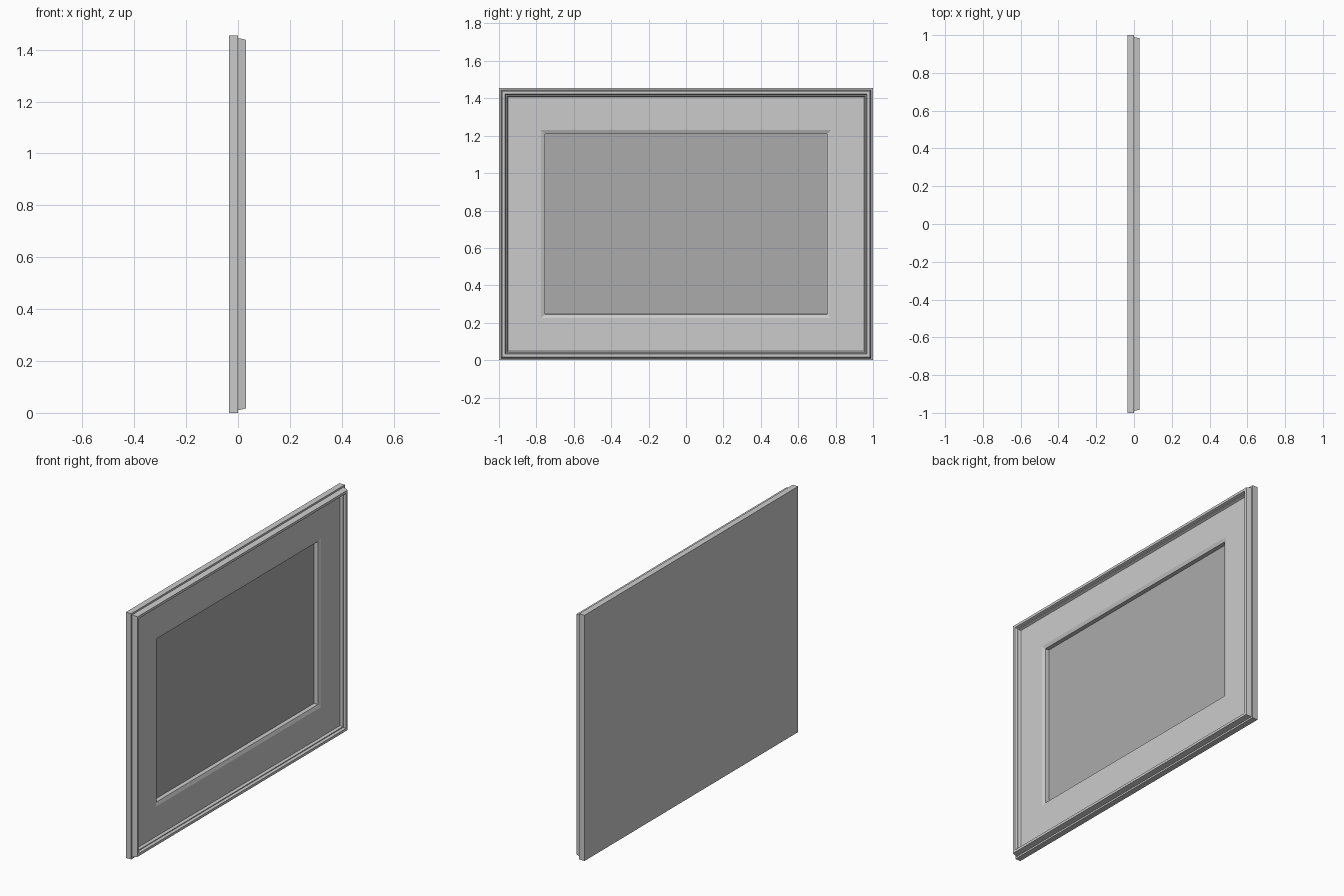
import bpy, bmesh

if "Cube" in bpy.data.objects:
    bpy.data.objects.remove(bpy.data.objects["Cube"])

W, H = 1.0, 1.455      # half width along y, full height along z


def framed_part(name, profile, cap_front=False, cap_back=False):
    """Sweep an (inset, x) profile around the rectangle with mitred corners."""
    bm = bmesh.new()
    rings = []
    for d, x in profile:
        corners = [(-W + d, d), (W - d, d), (W - d, H - d), (-W + d, H - d)]
        rings.append([bm.verts.new((x, y, z)) for y, z in corners])
    for outer, inner in zip(rings, rings[1:]):
        for i in range(4):
            j = (i + 1) % 4
            bm.faces.new((outer[i], outer[j], inner[j], inner[i]))
    if cap_front:
        bm.faces.new(rings[-1])
    if cap_back:
        bm.faces.new(rings[0][::-1])
    mesh = bpy.data.meshes.new(name)
    bm.to_mesh(mesh)
    bm.free()
    obj = bpy.data.objects.new(name, mesh)
    bpy.context.collection.objects.link(obj)
    return obj


# Stepped outer moulding, closed by the flat back board
framed_part("outer_frame", [
    (0, -0.035), (0, 0), (0.01, 0), (0.017, 0.03), (0.032, 0.03),
    (0.037, 0.016), (0.042, 0.016), (0.048, 0.002)], cap_back=True)

# Wide flat border with a sloped lip and a deep window edge
framed_part("mat_border", [
    (0.048, 0.002), (0.225, 0.002), (0.245, -0.006), (0.247, -0.029)])

# Darker recessed picture panel
picture = framed_part("picture_panel", [(0.247, -0.029)], cap_front=True)
dark = bpy.data.materials.new("dark_grey")
dark.diffuse_color = (0.41, 0.41, 0.41, 1)
dark.use_nodes = True
dark.node_tree.nodes["Principled BSDF"].inputs["Base Color"].default_value = dark.diffuse_color
picture.data.materials.append(dark)
